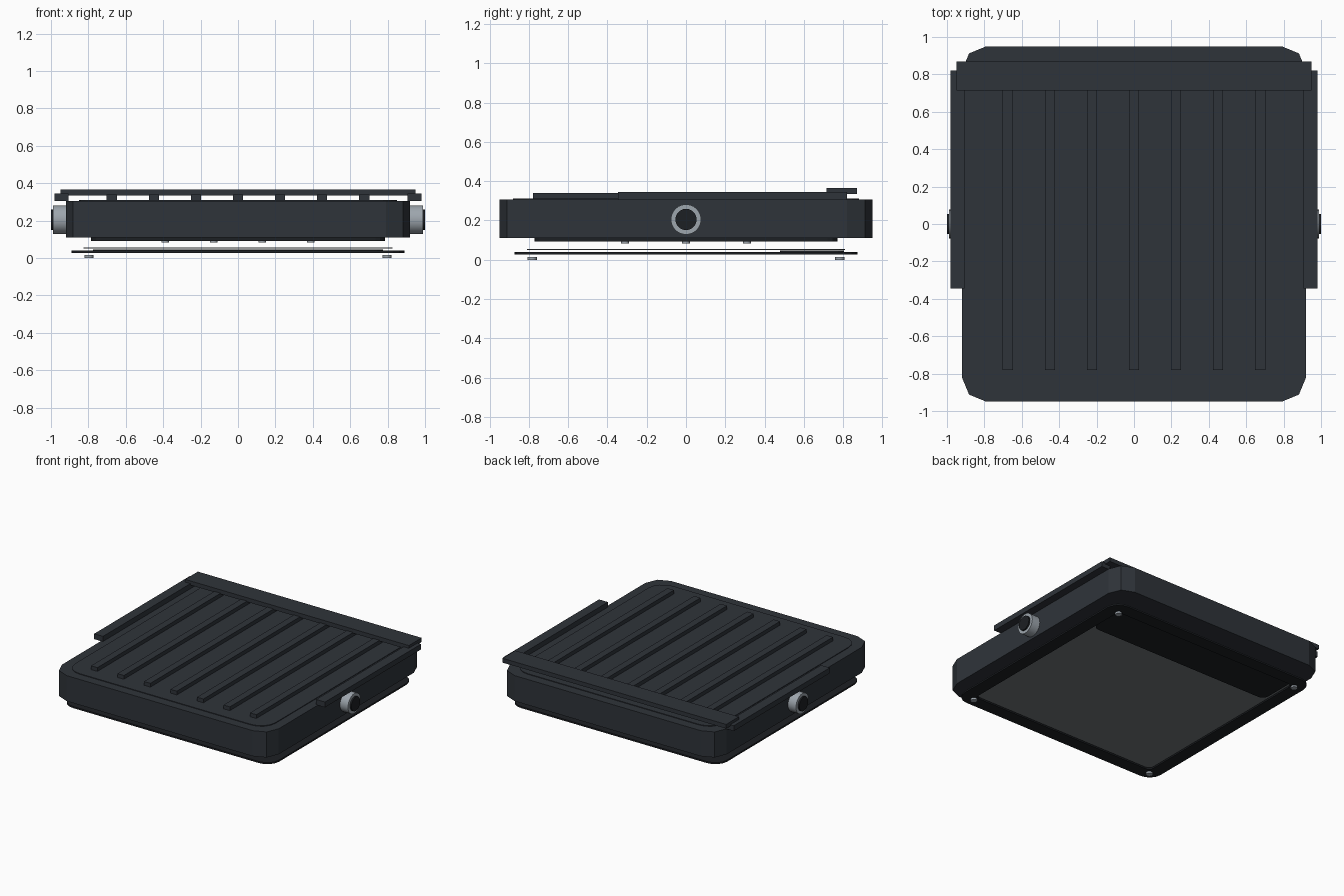
import bpy, bmesh, math

if "Cube" in bpy.data.objects:
    bpy.data.objects.remove(bpy.data.objects["Cube"])


def material(name, r, g, b):
    m = bpy.data.materials.new(name)
    m.diffuse_color = (r, g, b, 1)
    m.use_nodes = True
    m.node_tree.nodes["Principled BSDF"].inputs["Base Color"].default_value = m.diffuse_color
    return m


DARK = material("dark_shell", 0.028, 0.034, 0.042)
BLACK = material("black_frame", 0.012, 0.014, 0.017)
METAL = material("light_metal", 0.34, 0.38, 0.42)
GLASS = material("grey_panel", 0.16, 0.18, 0.19)


def finish(name, bm, mat):
    bmesh.ops.recalc_face_normals(bm, faces=bm.faces)
    mesh = bpy.data.meshes.new(name)
    bm.to_mesh(mesh)
    bm.free()
    mesh.materials.append(mat)
    ob = bpy.data.objects.new(name, mesh)
    bpy.context.collection.objects.link(ob)
    return ob


def outline(hx, hy, r, seg):
    pts = []
    for k, (sx, sy) in enumerate([(1, 1), (-1, 1), (-1, -1), (1, -1)]):
        for i in range(seg + 1):
            a = math.pi / 2 * (k + i / seg)
            pts.append((sx * (hx - r) + r * math.cos(a), sy * (hy - r) + r * math.sin(a)))
    return pts


def slab(name, hx, hy, z0, z1, r, seg, mat, cy=0, hole=None):
    """Rounded plate; hole = (hx, hy, r) turns it into a ring."""
    bm = bmesh.new()

    def loop(pts, z):
        return [bm.verts.new((x, y + cy, z)) for x, y in pts]

    def bridge(a, b):
        n = len(a)
        for i in range(n):
            j = (i + 1) % n
            bm.faces.new((a[i], a[j], b[j], b[i]))

    outer = outline(hx, hy, r, seg)
    lo, hi = loop(outer, z0), loop(outer, z1)
    bridge(lo, hi)
    if hole:
        inner = outline(*hole, seg)
        ilo, ihi = loop(inner, z0), loop(inner, z1)
        bridge(hi, ihi)
        bridge(ihi, ilo)
        bridge(ilo, lo)
    else:
        bm.faces.new(lo)
        bm.faces.new(hi)
    return finish(name, bm, mat)


def box(name, x0, x1, y0, y1, z0, z1, mat):
    bm = bmesh.new()
    bmesh.ops.create_cube(bm, size=1)
    for v in bm.verts:
        v.co = ((x0 + x1) / 2 + v.co.x * (x1 - x0),
                (y0 + y1) / 2 + v.co.y * (y1 - y0),
                (z0 + z1) / 2 + v.co.z * (z1 - z0))
    return finish(name, bm, mat)


def cylinder(name, loc, r, depth, mat, sideways=False, seg=24):
    rot = (0, math.pi / 2, 0) if sideways else (0, 0, 0)
    bpy.ops.mesh.primitive_cylinder_add(vertices=seg, radius=r, depth=depth, location=loc, rotation=rot)
    ob = bpy.context.object
    ob.name = name
    ob.data.materials.append(mat)
    bpy.ops.object.shade_smooth_by_angle()
    return ob


# Main shell with a slightly raised top panel
slab("body", 0.92, 0.95, 0.11, 0.306, 0.13, 2, DARK)
slab("top_panel", 0.85, 0.88, 0.30, 0.311, 0.12, 4, DARK)

# Seven ribs along the top
for i in range(-3, 4):
    x = i * 0.225
    box(f"rib_{i + 4}", x - 0.027, x + 0.027, -0.78, 0.78, 0.305, 0.34, DARK)

# Rear cross bar and side rails
box("cross_bar", -0.95, 0.95, 0.715, 0.87, 0.334, 0.366, DARK)
for side, s in (("left", -1), ("right", 1)):
    a, b = sorted((s * 0.905, s * 0.98))
    box(f"rail_{side}", a, b, -0.345, 0.82, 0.304, 0.345, DARK)

    # Side pivots with dark caps
    cylinder(f"pivot_{side}", (s * 0.945, 0, 0.205), 0.077, 0.086, METAL, True)
    cylinder(f"pivot_cap_{side}", (s * 0.965, 0, 0.205), 0.054, 0.07, BLACK, True)

# Plate under the shell with small studs
slab("under_plate", 0.785, 0.77, 0.092, 0.112, 0.05, 3, BLACK)
for i in range(4):
    for j in range(3):
        cylinder(f"stud_{i}_{j}", (-0.39 + 0.26 * i, -0.31 + 0.31 * j, 0.09), 0.02, 0.012, METAL, seg=12)

# Lower frame, grey panel and dark strip
slab("lower_frame", 0.89, 0.872, 0.027, 0.039, 0.10, 4, BLACK, hole=(0.79, 0.772, 0.04))
slab("grey_panel", 0.825, 0.81, 0.05, 0.056, 0.05, 4, GLASS)
slab("dark_strip", 0.775, 0.163, 0.04, 0.046, 0.05, 4, BLACK, cy=0.642)

# Feet
for sx in (-1, 1):
    for sy in (-1, 1):
        cylinder(f"foot_{sx}_{sy}", (sx * 0.797, sy * 0.783, 0.0075), 0.024, 0.015, METAL, seg=16)
